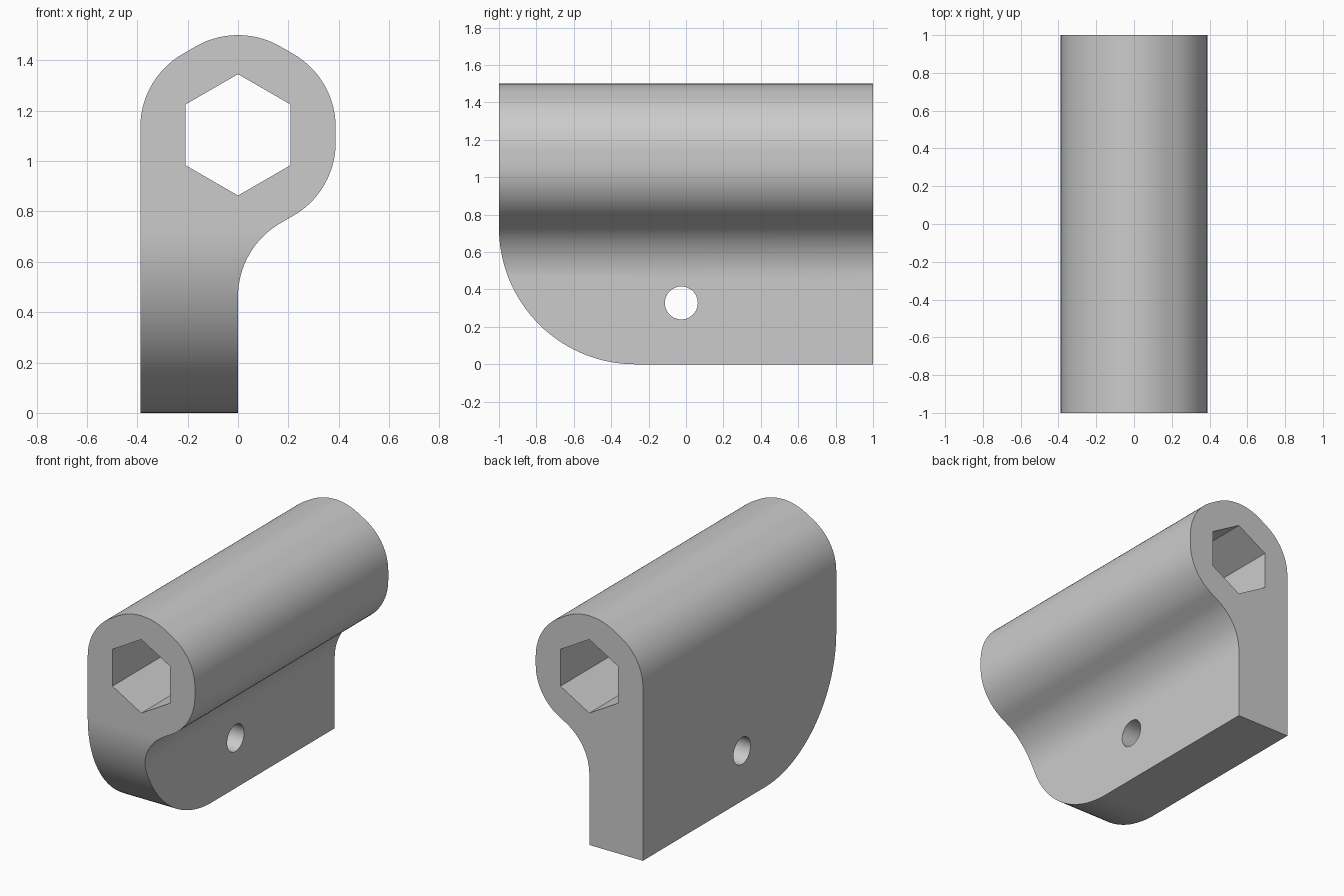
import bpy, bmesh
from math import sin, cos, radians, sqrt

if "Cube" in bpy.data.objects:
    bpy.data.objects.remove(bpy.data.objects["Cube"])


def arc(cx, cy, r, a0, a1, n):
    """Points along an arc, angles in degrees."""
    steps = [radians(a0 + (a1 - a0) * i / n) for i in range(n + 1)]
    return [(cx + r * cos(a), cy + r * sin(a)) for a in steps]


def prism(name, profile, axis, lo, hi):
    """Extrude a closed 2D profile along y (profile in xz) or x (profile in yz)."""
    def place(p, d):
        return (p[0], d, p[1]) if axis == 'y' else (d, p[0], p[1])
    bm = bmesh.new()
    a = [bm.verts.new(place(p, lo)) for p in profile]
    b = [bm.verts.new(place(p, hi)) for p in profile]
    n = len(profile)
    bm.faces.new(a)
    bm.faces.new(b)
    for i in range(n):
        j = (i + 1) % n
        bm.faces.new((a[i], a[j], b[j], b[i]))
    bmesh.ops.recalc_face_normals(bm, faces=bm.faces)
    mesh = bpy.data.meshes.new(name)
    bm.to_mesh(mesh)
    bm.free()
    ob = bpy.data.objects.new(name, mesh)
    bpy.context.collection.objects.link(ob)
    return ob


# Dimensions: rounded hexagonal barrel around a hexagonal bore
ZC, HALF, R = 1.104, 0.388, 0.336
off = (HALF - R) * 2 / sqrt(3)          # corner arc centres from barrel centre
zt = ZC - (HALF + R / 2) * 2 / sqrt(3)  # where the neck fillet meets the plate


def corner(a0):
    a = radians(a0)
    return arc(off * cos(a), ZC + off * sin(a), R, a0 + 30, a0 - 30, 14)


# Plate and barrel in one outline
outline = [(0, 0), (-HALF, 0)]
for angle in (150, 90, 30, -30):
    outline += corner(angle)
outline += arc(R, zt, R, 120, 180, 16)
bracket = prism("bracket_body", outline, 'y', -1, 1)

# Hexagonal bore
bore = prism("bore_cutter", arc(0, ZC, 0.241, 90, 450, 6)[:-1], 'y', -1.2, 1.2)
# Round pin hole through the plate
hole = prism("pin_hole_cutter", arc(-0.025, 0.328, 0.088, 0, 360, 48)[:-1], 'x', -0.6, 0.6)
# Large rounding of the lower front corner
C = 0.73
rounding = prism("corner_cutter", arc(-1 + C, C, C, 180, 270, 40)
                 + [(-1 + C, -0.2), (-1.2, -0.2), (-1.2, C)], 'x', -0.6, 0.6)

bpy.context.view_layer.objects.active = bracket
bracket.select_set(True)
for cutter in (bore, hole, rounding):
    mod = bracket.modifiers.new(cutter.name, 'BOOLEAN')
    mod.operation, mod.solver, mod.object = 'DIFFERENCE', 'EXACT', cutter
    bpy.ops.object.modifier_apply(modifier=mod.name)
    bpy.data.objects.remove(cutter)

bpy.ops.object.shade_smooth_by_angle(angle=radians(30))
